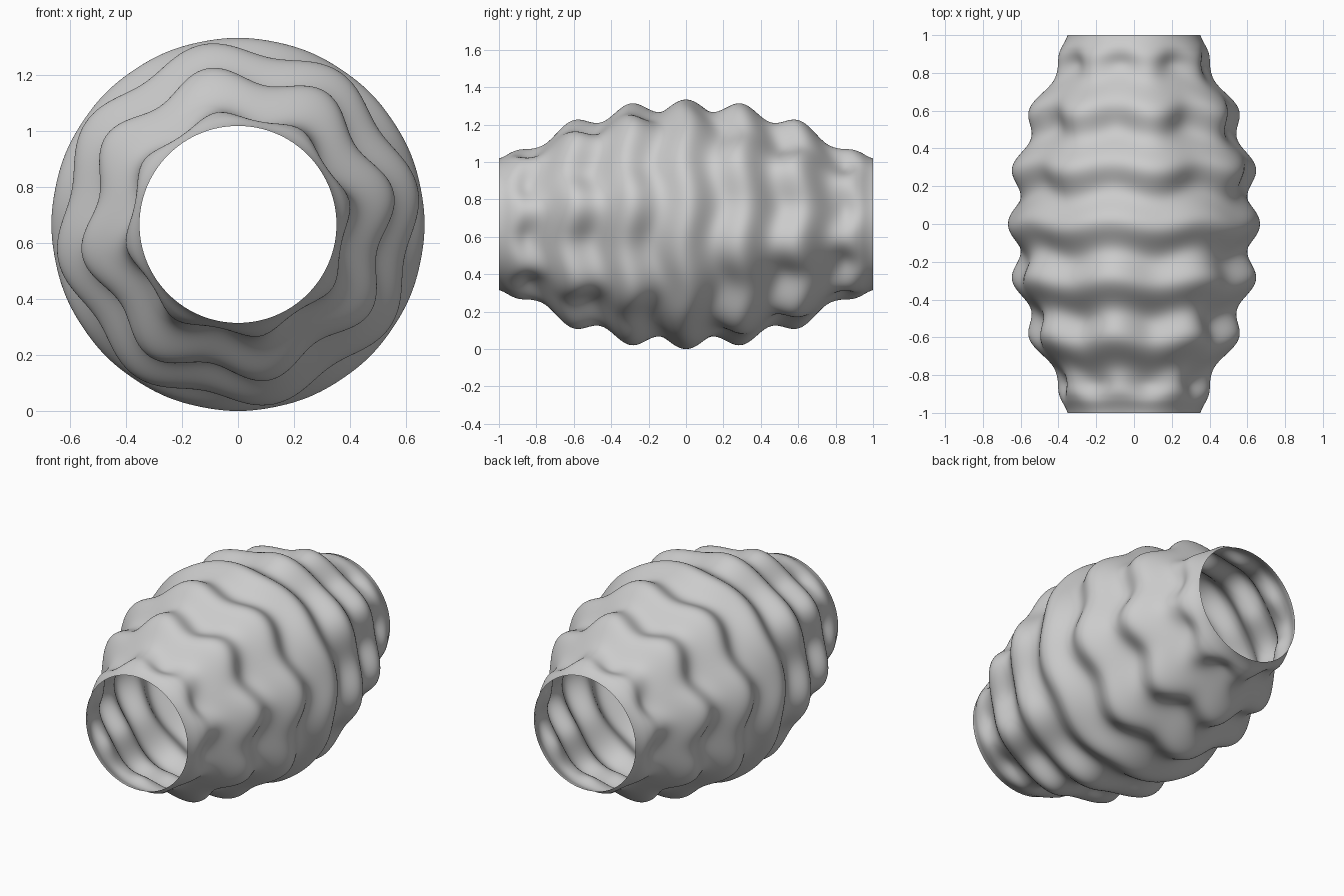
import bpy, bmesh
from math import sin, cos, pi, exp

if "Cube" in bpy.data.objects:
    bpy.data.objects.remove(bpy.data.objects["Cube"])

SEG, ROWS = 192, 200      # around the axis, along the axis
MID_Z = 0.667


def radius(y, t):
    """Barrel outline + ring ripples + eight lobes that flip from front to back."""
    d = abs(y)
    barrel = 0.352 + 0.283 * max(0.0, cos(pi * y / 2)) ** 1.1
    barrel -= 0.018 * exp(-((d - 0.87) / 0.06) ** 2) * min(1.0, (1 - d) / 0.08)
    k = min(1.0, (1 - d) / 0.16)
    fade = k * k * (3 - 2 * k)
    lobes = sin(8 * t)
    ripple = 0.032 * fade * cos(20 * y - 0.4 * lobes)
    return barrel + ripple - 0.025 * sin(pi * y) * lobes


# open rippled shell, axis along y
bm = bmesh.new()
rings = []
for i in range(ROWS + 1):
    y = -1 + 2 * i / ROWS
    ring = []
    for j in range(SEG):
        t = 2 * pi * j / SEG
        r = radius(y, t)
        ring.append(bm.verts.new((r * cos(t), y, MID_Z + r * sin(t))))
    rings.append(ring)

for a, b in zip(rings, rings[1:]):
    for j in range(SEG):
        n = (j + 1) % SEG
        f = bm.faces.new((a[j], b[j], b[n], a[n]))
        f.smooth = True

bm.normal_update()
# make the faces point away from the axis
f = bm.faces[:][ROWS // 2 * SEG]
c = f.calc_center_median()
if f.normal.x * c.x + f.normal.z * (c.z - MID_Z) < 0:
    bmesh.ops.reverse_faces(bm, faces=bm.faces[:])

mesh = bpy.data.meshes.new("rippled_lantern_shell")
bm.to_mesh(mesh)
bm.free()
shell = bpy.data.objects.new("rippled_lantern_shell", mesh)
bpy.context.collection.objects.link(shell)
